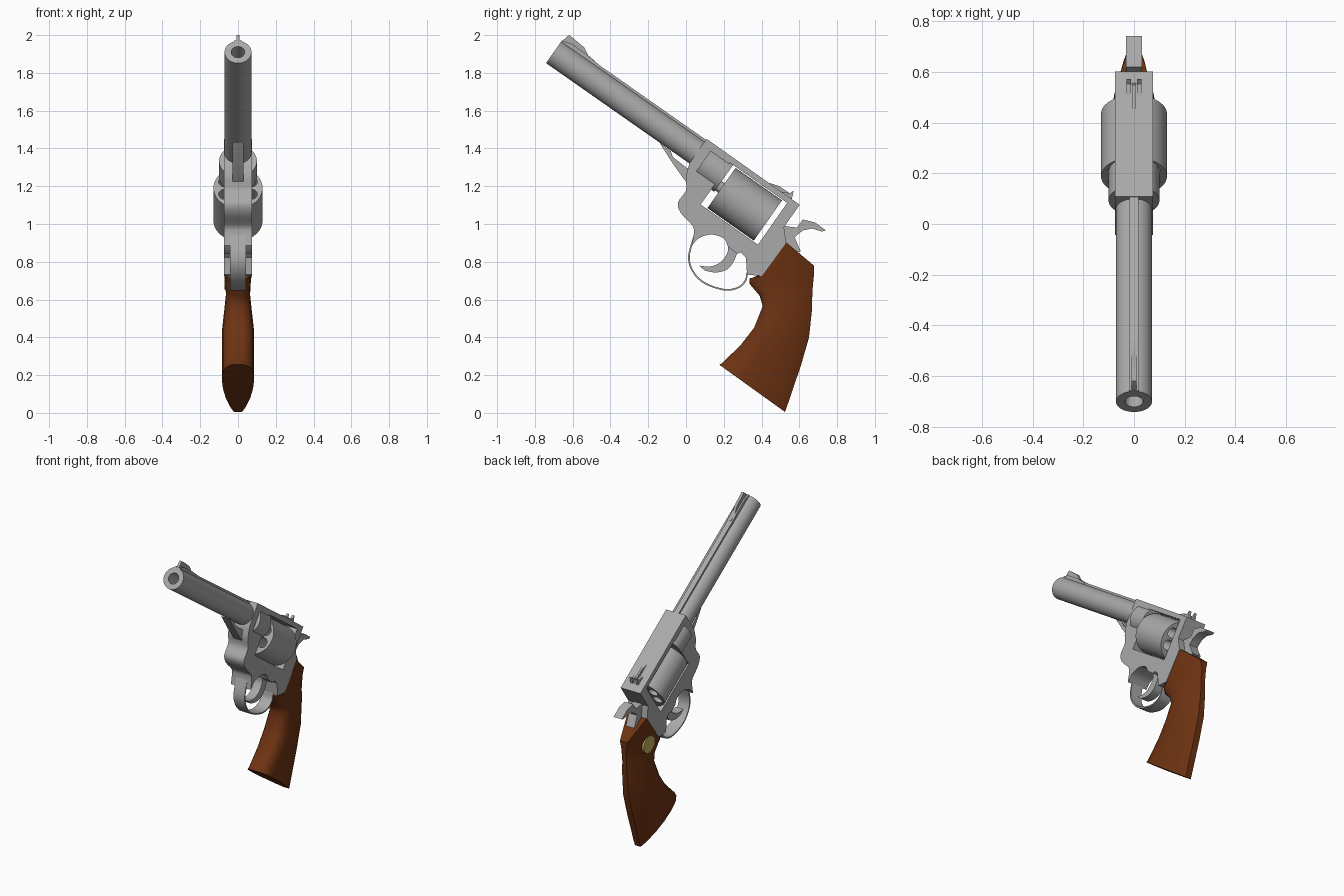
import bpy, bmesh, math
from mathutils import Matrix, Vector

if "Cube" in bpy.data.objects:
    bpy.data.objects.remove(bpy.data.objects["Cube"])

A = math.radians(35)                 # the barrel tilts down 35 degrees to the rear
C, S = math.cos(A), math.sin(A)
MUZZLE = (-0.70, 1.91)


def L(s, t):
    """Point (y, z) at distance s behind the muzzle and t above the bore axis."""
    return (MUZZLE[0] + C * s + S * t, MUZZLE[1] - S * s + C * t)


def material(name, rgb):
    m = bpy.data.materials.new(name)
    m.diffuse_color = (*rgb, 1)
    m.use_nodes = True
    m.node_tree.nodes["Principled BSDF"].inputs["Base Color"].default_value = m.diffuse_color
    return m


STEEL = material("steel_grey", (0.40, 0.40, 0.40))
WOOD = material("brown_wood", (0.155, 0.033, 0.006))
GOLD = material("gold", (0.55, 0.42, 0.11))


def finish(name, bm, mat, angle=32):
    bmesh.ops.recalc_face_normals(bm, faces=bm.faces)
    me = bpy.data.meshes.new(name)
    bm.to_mesh(me)
    bm.free()
    ob = bpy.data.objects.new(name, me)
    bpy.context.collection.objects.link(ob)
    me.materials.append(mat)
    bpy.ops.object.select_all(action='DESELECT')
    ob.select_set(True)
    bpy.context.view_layer.objects.active = ob
    bpy.ops.object.shade_smooth_by_angle(angle=math.radians(angle))
    return ob


def prism(name, pts, x0, x1, mat=STEEL):
    """Side profile of (y, z) points extruded across x."""
    bm = bmesh.new()
    f = bm.faces.new([bm.verts.new((x0, y, z)) for y, z in pts])
    g = bmesh.ops.extrude_face_region(bm, geom=[f])
    bmesh.ops.translate(bm, vec=(x1 - x0, 0, 0),
                        verts=[v for v in g['geom'] if isinstance(v, bmesh.types.BMVert)])
    bmesh.ops.triangulate(bm, faces=[f for f in bm.faces if len(f.verts) > 4])
    return finish(name, bm, mat)


def drum(name, s0, s1, t, radius, holes=(), mat=STEEL):
    """Round bar along the barrel direction, pierced by (x, y, radius) holes."""
    cu = bpy.data.curves.new(name, 'CURVE')
    cu.dimensions, cu.fill_mode, cu.extrude = '2D', 'BOTH', (s1 - s0) / 2
    for cx, cy, r in [(0, 0, radius), *holes]:
        n = 64 if r > 0.05 else 32
        sp = cu.splines.new('POLY')
        sp.points.add(n - 1)
        sp.use_cyclic_u = True
        for i, p in enumerate(sp.points):
            a = 2 * math.pi * i / n
            p.co = (cx + r * math.cos(a), cy + r * math.sin(a), 0, 1)
    tmp = bpy.data.objects.new(name + "_outline", cu)
    bpy.context.collection.objects.link(tmp)
    bpy.context.view_layer.update()
    me = tmp.evaluated_get(bpy.context.evaluated_depsgraph_get()).to_mesh()
    bm = bmesh.new()
    bm.from_mesh(me)
    bpy.data.objects.remove(tmp)
    bmesh.ops.remove_doubles(bm, verts=bm.verts, dist=1e-5)
    y, z = L((s0 + s1) / 2, t)
    bm.transform(Matrix(((-1, 0, 0, 0), (0, S, C, y), (0, C, -S, z), (0, 0, 0, 1))))
    return finish(name, bm, mat)


def smooth(pts, n=5):
    """Rounded path through the points."""
    q = [Vector(p) for p in pts]
    q = [2 * q[0] - q[1]] + q + [2 * q[-1] - q[-2]]
    out = []
    for a, b, c, d in zip(q, q[1:], q[2:], q[3:]):
        for i in range(n):
            u = i / n
            out.append(0.5 * (2 * b + (c - a) * u + (2 * a - 5 * b + 4 * c - d) * u * u
                              + (3 * b - a - 3 * c + d) * u ** 3))
    return out + [q[-2]]


# barrel, rib and front sight
drum("barrel", 0, 0.95, 0, 0.071, [(0, 0, 0.036)])
prism("barrel_rib", [L(0.10, 0.05), L(0.10, 0.082), L(0.94, 0.082), L(0.94, 0.05)], -0.018, 0.018)
prism("front_sight_ramp", [L(0, 0.05), L(0, 0.075), L(0.05, 0.09), L(0.15, 0.09), L(0.24, 0.082),
                           L(0.24, 0.05)], -0.02, 0.02)
prism("front_sight_blade", [(-0.667, 1.952), (-0.651, 1.973), (-0.619, 2.0), (-0.598, 1.984),
                            (-0.54, 1.936), (-0.519, 1.894), (-0.476, 1.857), (-0.487, 1.83)],
      -0.009, 0.009)
prism("under_lug", [(-0.14, 1.43), (-0.08, 1.385), (-0.07, 1.355), (0.0, 1.30), (0.03, 1.28),
                    (0.03, 1.19), (-0.01, 1.236), (-0.074, 1.326)], -0.03, 0.03)

# frame: U-shaped body around the cylinder window, closed by the top strap
lower_edge = [(0.53, 0.90), (0.402, 0.725), (0.323, 0.732), (0.317, 0.822), (0.291, 0.849),
              (0.27, 0.843), (0.222, 0.881)]
guard_arch = smooth([(0.222, 0.881), (0.20, 0.923), (0.138, 0.944), (0.074, 0.928), (0.03, 0.886)], 4)
nose = smooth([(0.042, 0.95), (0.035, 0.99), (-0.026, 1.056), (-0.042, 1.114), (0.0, 1.178),
               (0.0, 1.25), L(0.926, -0.07)], 4)
prism("frame_body", [L(1.53, 0.07), L(1.53, -0.06)] + lower_edge + [tuple(p) for p in guard_arch[1:]]
      + [tuple(p) for p in nose]
      + [L(0.926, 0.07), L(1.10, 0.07), L(1.10, -0.215), L(1.47, -0.215), L(1.47, 0.07)],
      -0.075, 0.075)
prism("top_strap", [L(0.926, 0.055), L(0.926, 0.088), L(1.53, 0.085), L(1.53, 0.055)], -0.075, 0.075)
drum("yoke", 0.98, 1.12, -0.018, 0.10)

# cylinder with six chambers, on its pin
chambers = [(0.08 * math.sin(i * math.pi / 3), 0.08 * math.cos(i * math.pi / 3), 0.033)
            for i in range(6)]
drum("cylinder", 1.14, 1.44, -0.08, 0.13, chambers)
drum("cylinder_pin", 1.09, 1.15, -0.08, 0.03)

# rear sight
prism("rear_sight_rib", [L(1.31, 0.08), L(1.386, 0.104), L(1.45, 0.104), L(1.48, 0.08)], -0.007, 0.007)
for side, x in (("left", -0.03), ("right", 0.012)):
    prism("rear_sight_post_" + side, [L(1.40, 0.08), L(1.453, 0.106), L(1.461, 0.129), L(1.48, 0.08)],
          x, x + 0.018)

# hammer and tang
prism("hammer", [(0.50, 0.992), (0.587, 0.981), (0.619, 1.024), (0.683, 1.008), (0.741, 0.966),
                 (0.72, 0.96), (0.667, 0.976), (0.619, 0.966), (0.575, 0.93), (0.608, 0.854),
                 (0.53, 0.84)], -0.032, 0.032)

# trigger and trigger guard
trigger = smooth([(0.222, 0.95), (0.222, 0.881), (0.217, 0.843), (0.18, 0.796), (0.127, 0.775),
                  (0.069, 0.78)], 4) + smooth([(0.10, 0.753), (0.159, 0.743), (0.217, 0.759),
                                               (0.249, 0.796), (0.27, 0.843), (0.285, 0.90)], 4)
prism("trigger", trigger, -0.03, 0.03)
guard = smooth([(0.04, 0.94), (0.011, 0.828), (0.032, 0.748), (0.095, 0.684), (0.201, 0.648),
                (0.275, 0.658), (0.317, 0.695), (0.328, 0.74)])
hub = Vector((0.18, 0.82))
inner = [p + (hub - p).normalized() * 0.009 for p in guard]
prism("trigger_guard", guard + inner[::-1], -0.042, 0.042)

# grip: sections of front (y, z), back (y, z), half width, rear taper
sections = [((0.385, 0.715), (0.532, 0.902), 0.072, 0.0),
            ((0.335, 0.712), (0.677, 0.78), 0.071, 0.8),
            ((0.335, 0.685), (0.677, 0.727), 0.068, 1),
            ((0.39, 0.62), (0.669, 0.642), 0.064, 1),
            ((0.406, 0.565), (0.667, 0.546), 0.071, 1),
            ((0.36, 0.45), (0.651, 0.398), 0.085, 1),
            ((0.29, 0.36), (0.608, 0.25), 0.086, 1),
            ((0.19, 0.262), (0.535, 0.035), 0.086, 1),
            ((0.176, 0.255), (0.524, 0.005), 0.086, 1)]
half = [(0, 0.4), (0.05, 0.72), (0.13, 0.92), (0.3, 1), (0.5, 0.93), (0.7, 0.76), (0.9, 0.47), (1, 0.25)]
ring = [(u, w) for u, w in half] + [(u, -w) for u, w in half[::-1]]
bm = bmesh.new()
rows = []
for f, b, w, k in sections:
    f, b = Vector(f), Vector(b)
    row = []
    for u, h in ring:
        p = f.lerp(b, u)
        x = w * (h * k + math.copysign(1 - k, h))
        row.append(bm.verts.new((x, p.x, p.y)))
    rows.append(row)
n = len(ring)
for r0, r1 in zip(rows, rows[1:]):
    for i in range(n):
        bm.faces.new((r0[i], r0[(i + 1) % n], r1[(i + 1) % n], r1[i]))
bm.faces.new(rows[0])
bm.faces.new(rows[-1])
finish("grip", bm, WOOD, 40)

# round badge on the left of the grip
badge = [(0.50 + 0.058 * math.cos(i * math.pi / 16), 0.71 + 0.058 * math.sin(i * math.pi / 16))
         for i in range(32)]
prism("grip_badge", badge, -0.071, -0.05, GOLD)
